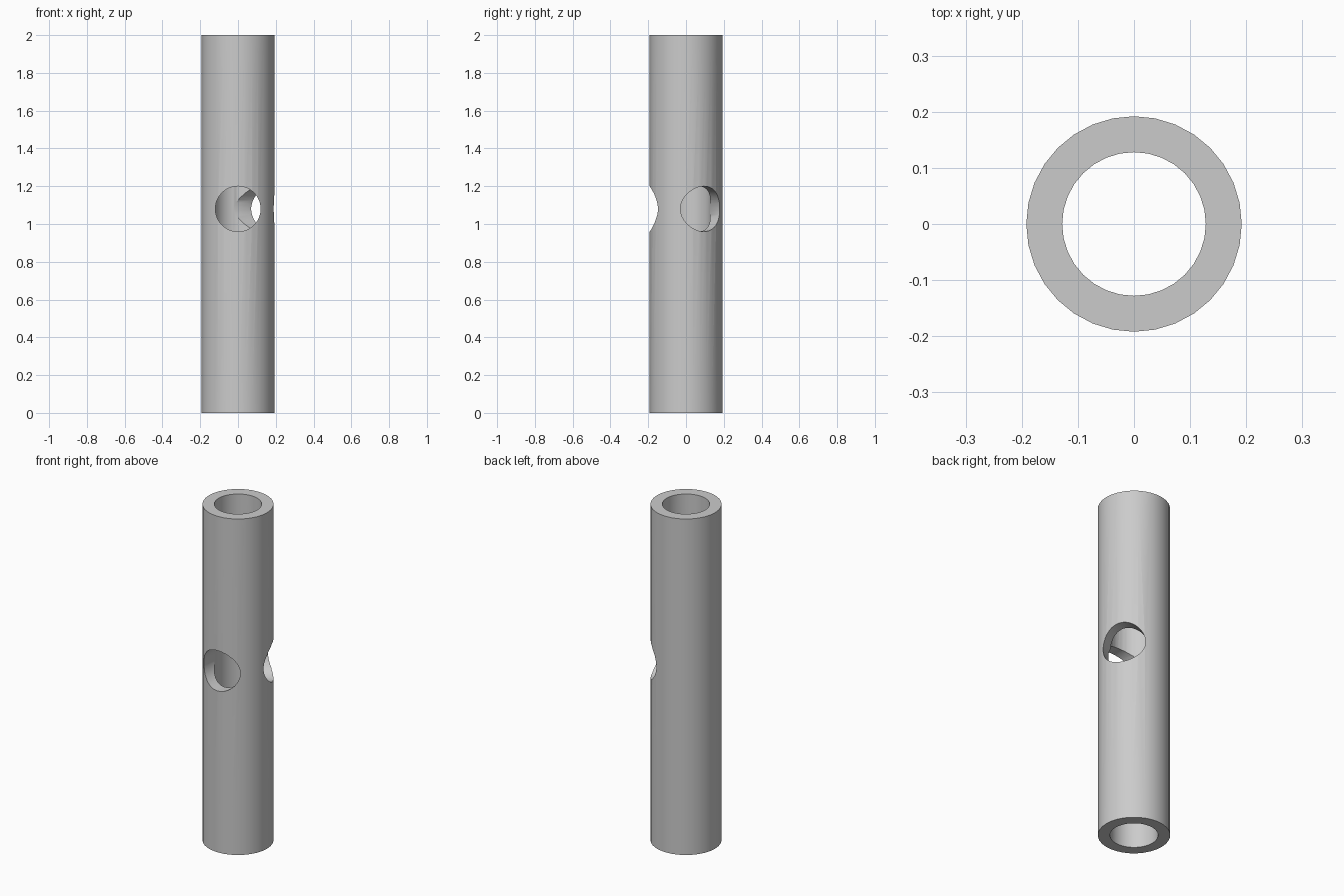
import bpy, bmesh, math
from mathutils import Matrix, Vector

HEIGHT, OUTER, BORE = 2.0, 0.192, 0.128
HOLE_RADIUS, HOLE_Z = 0.12, 1.08
SIDES = 32

if "Cube" in bpy.data.objects:
    bpy.data.objects.remove(bpy.data.objects["Cube"], do_unlink=True)

grey = bpy.data.materials.new("plain_grey")
grey.use_nodes = True
grey.diffuse_color = (0.6, 0.6, 0.6, 1)
grey.node_tree.nodes["Principled BSDF"].inputs["Base Color"].default_value = (0.6, 0.6, 0.6, 1)


def new_object(name, bm):
    bmesh.ops.recalc_face_normals(bm, faces=bm.faces)
    mesh = bpy.data.meshes.new(name)
    bm.to_mesh(mesh)
    bm.free()
    mesh.materials.append(grey)
    obj = bpy.data.objects.new(name, mesh)
    bpy.context.collection.objects.link(obj)
    return obj


# Hollow tube: a rectangular wall section spun around the z axis
bm = bmesh.new()
section = [(BORE, 0), (OUTER, 0), (OUTER, HEIGHT), (BORE, HEIGHT)]
verts = [bm.verts.new((r, 0, z)) for r, z in section]
edges = [bm.edges.new((verts[i], verts[(i + 1) % 4])) for i in range(4)]
bmesh.ops.spin(bm, geom=verts + edges, cent=(0, 0, 0), axis=(0, 0, 1),
               angle=math.tau, steps=SIDES, use_merge=True)
bmesh.ops.remove_doubles(bm, verts=bm.verts, dist=1e-5)
tube = new_object("tube", bm)


# Round side holes, each drilled through one wall only
def drill(angle):
    direction = Vector((math.cos(angle), math.sin(angle), 0))
    length = OUTER * 2
    turn = direction.to_track_quat('Z', 'Y').to_matrix().to_4x4()
    place = Matrix.Translation(direction * length / 2 + Vector((0, 0, HOLE_Z)))
    bm = bmesh.new()
    bmesh.ops.create_cone(bm, cap_ends=True, segments=48, radius1=HOLE_RADIUS,
                          radius2=HOLE_RADIUS, depth=length, matrix=place @ turn)
    cutter = new_object("hole_cutter", bm)
    cutter.hide_render = True
    mod = tube.modifiers.new("hole", 'BOOLEAN')
    mod.operation = 'DIFFERENCE'
    mod.solver = 'EXACT'
    mod.object = cutter
    bpy.context.view_layer.objects.active = tube
    bpy.ops.object.modifier_apply(modifier=mod.name)
    bpy.data.objects.remove(cutter, do_unlink=True)


for degrees in (-90, 30):
    drill(math.radians(degrees))

# Smooth walls with crisp rims
bpy.ops.object.select_all(action='DESELECT')
tube.select_set(True)
bpy.context.view_layer.objects.active = tube
bpy.ops.object.shade_smooth_by_angle(angle=math.radians(30))
